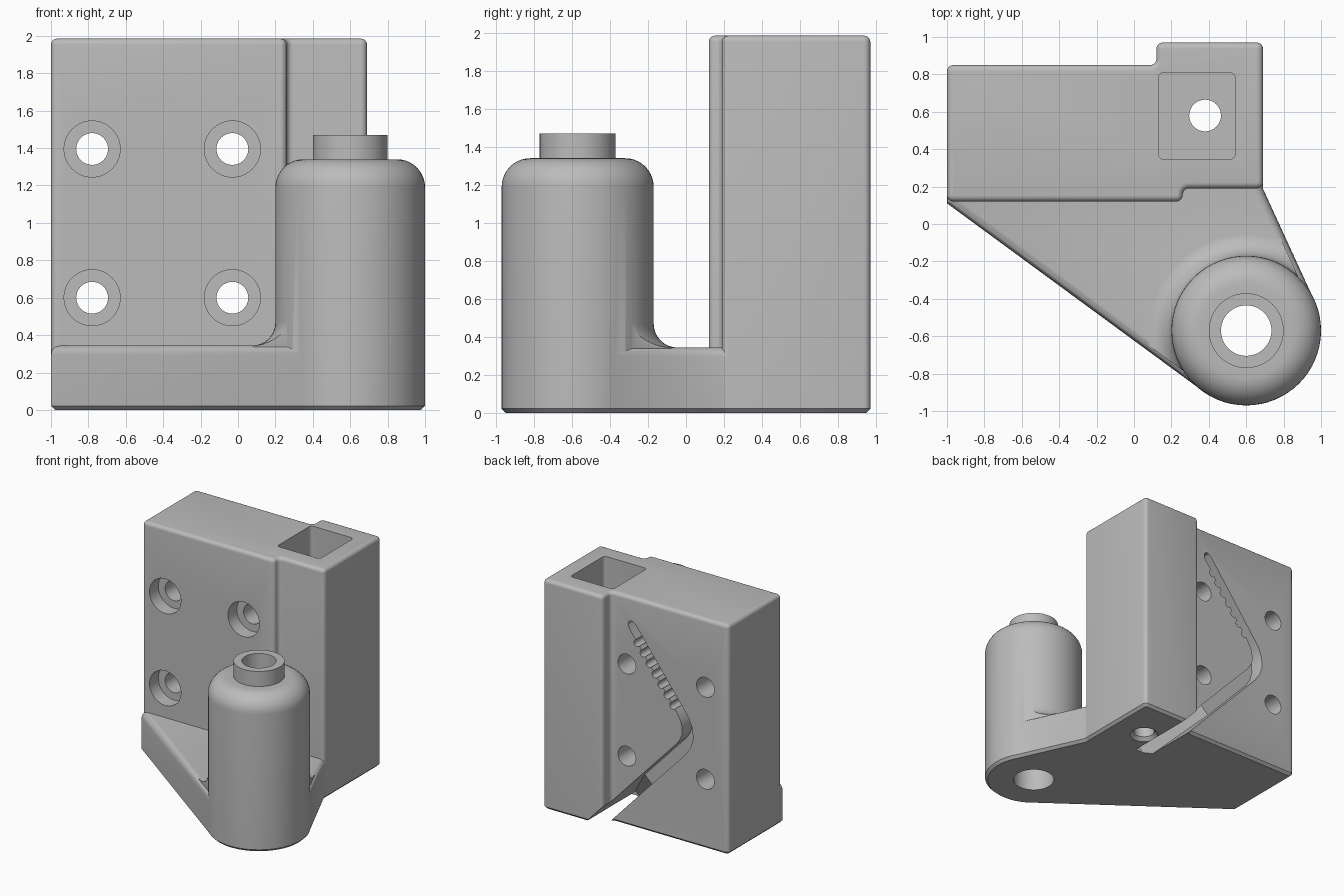
import bpy, bmesh, math
from mathutils import Vector, Matrix

if "Cube" in bpy.data.objects:
    bpy.data.objects.remove(bpy.data.objects["Cube"])

grey = bpy.data.materials.new("plain grey")
grey.diffuse_color = (0.5, 0.5, 0.5, 1)
grey.use_nodes = True
grey.node_tree.nodes["Principled BSDF"].inputs["Base Color"].default_value = grey.diffuse_color
POST = (0.6, -0.57)


def loft(name, rings):
    """Closed solid through rings of equal point count."""
    bm = bmesh.new()
    vs = [[bm.verts.new(p) for p in r] for r in rings]
    n = len(vs[0])
    for a, b in zip(vs, vs[1:]):
        for i in range(n):
            bm.faces.new((a[i], a[(i + 1) % n], b[(i + 1) % n], b[i]))
    bm.faces.new(vs[0][::-1])
    bm.faces.new(vs[-1])
    bmesh.ops.recalc_face_normals(bm, faces=bm.faces)
    me = bpy.data.meshes.new(name)
    bm.to_mesh(me)
    bm.free()
    me.materials.append(grey)
    ob = bpy.data.objects.new(name, me)
    bpy.context.collection.objects.link(ob)
    return ob


def rounded(points, r, seg=5):
    """Counter-clockwise outline with every corner rounded."""
    out = []
    for i, p in enumerate(points):
        p = Vector(p)
        a = (Vector(points[i - 1]) - p).normalized()
        b = (Vector(points[(i + 1) % len(points)]) - p).normalized()
        half = a.angle(b) / 2
        centre = p + (a + b).normalized() * (r / math.sin(half))
        t = r / math.tan(half)
        s, e = p + a * t - centre, p + b * t - centre
        sweep = s.angle_signed(e)
        for k in range(seg + 1):
            out.append(centre + Matrix.Rotation(-sweep * k / seg, 2) @ s)
    return out


def inset(poly, d):
    """Move a counter-clockwise outline inwards by d."""
    out = []
    for i, p in enumerate(poly):
        p = Vector(p)
        u = (p - Vector(poly[i - 1])).normalized()
        v = (Vector(poly[(i + 1) % len(poly)]) - p).normalized()
        n = Vector((-u.y - v.y, u.x + v.x)).normalized()
        out.append(p + n * (d / max(0.3, n.dot(Vector((-u.y, u.x))))))
    return out


def prism(name, poly, layers):
    return loft(name, [[(q.x, q.y, z) for q in inset(poly, d)] for z, d in layers])


def edge_round(top, r, seg=5):
    """Layers (height, inset) of a rounded top edge."""
    return [(top - r + r * math.sin(t), r - r * math.cos(t))
            for t in (math.pi / 2 * k / seg for k in range(seg + 1))]


def lathe(name, profile, centre, axis="z", seg=64):
    """Stack of circles (radius, position along axis)."""
    rings = []
    for r, h in profile:
        ring = []
        for k in range(seg):
            a = 2 * math.pi * k / seg
            c, s = centre[0] + r * math.cos(a), centre[1] + r * math.sin(a)
            ring.append((c, s, h) if axis == "z" else (c, h, s))
        rings.append(ring)
    return loft(name, rings)


def combine(ob, other, op):
    m = ob.modifiers.new(op, "BOOLEAN")
    m.operation, m.solver, m.object = op, "EXACT", other
    bpy.context.view_layer.objects.active = ob
    bpy.ops.object.modifier_apply(modifier=m.name)
    bpy.data.objects.remove(other)


# upright stepped block
outline = rounded([(-1, 0.12), (0.26, 0.12), (0.26, 0.19), (0.69, 0.19),
                   (0.69, 0.97), (0.12, 0.97), (0.12, 0.85), (-1, 0.85)], 0.034)
body = prism("bracket", outline, [(0, 0.022), (0.022, 0)] + edge_round(1.985, 0.032))
body.name = "bracket"


# arm outline: tangent lines from the block to the round post
def tangent(p, side, r):
    d = Vector(POST) - Vector(p)
    return math.atan2(-d.y, -d.x) + side * math.acos(r / d.length)


left, right, R = (-0.999, 0.11), (0.689, 0.19), 0.398
a0 = tangent(left, 1, R) % (2 * math.pi)
a1 = tangent(right, -1, R) % (2 * math.pi) + 2 * math.pi
arc = [(POST[0] + R * math.cos(a0 + (a1 - a0) * k / 40),
        POST[1] + R * math.sin(a0 + (a1 - a0) * k / 40)) for k in range(41)]
arm_line = [left] + arc + [right, (0.689, 0.3), (-0.999, 0.3)]
arm = prism("arm", arm_line, [(0, 0.022), (0.022, 0)] + edge_round(0.345, 0.05))

# concave blend between arm and post, trimmed to the arm
F = 0.125
blend = lathe("blend", [(0.4 + F, 0.2)] + [
    (0.4 + F - F * math.sin(t), 0.344 + F - F * math.cos(t))
    for t in (math.pi / 2 * k / 8 for k in range(9))], POST)
combine(blend, prism("trim", arm_line, [(0.1, 0.025), (0.8, 0.025)]), "INTERSECT")

# post with rounded shoulder and neck
post = lathe("post", [(0.378, 0), (0.4, 0.022)] + [
    (0.4 - d, z) for z, d in edge_round(1.34, 0.15, 10)] +
    [(0.2, 1.34), (0.2, 1.47)], POST)

for part in (arm, post, blend):
    combine(body, part, "UNION")

# bore through the post, wider below the neck
cuts = [lathe("bore", [(0.167, -0.1), (0.167, 1.2), (0.135, 1.232), (0.135, 1.6)], POST, seg=48)]

# four counterbored screw holes
for x in (-0.78, -0.03):
    for z in (0.6, 1.395):
        cuts.append(lathe("screw_hole", [(0.15, 0), (0.15, 0.24), (0.085, 0.24), (0.085, 1.1)],
                          (x, z), "y", 40))

# deep pocket in the top with a drain hole in its floor
pocket = rounded([(0.13, 0.345), (0.54, 0.345), (0.54, 0.81), (0.13, 0.81)], 0.03)
cuts.append(prism("pocket", pocket, [(0.2, 0), (2.2, 0)]))
cuts.append(lathe("drain", [(0.145, -0.03), (0.085, 0.03), (0.085, 0.4)], (0.38, 0.58), seg=32))

# bent groove in the back: (x, z, half width, floor y)
path = [(-0.055, 1.77, 0.012, 0.72), (-0.065, 1.757, 0.03, 0.72), (-0.085, 1.73, 0.038, 0.72),
        (-0.54, 1.13, 0.04, 0.72), (-0.585, 1.06, 0.045, 0.72), (-0.608, 0.99, 0.05, 0.72),
        (-0.61, 0.92, 0.053, 0.72), (-0.59, 0.86, 0.055, 0.72), (-0.55, 0.80, 0.055, 0.72),
        (-0.15, 0.375, 0.055, 0.72), (0.2, 0.0, 0.055, 0.35), (0.3, -0.107, 0.055, 0.35)]
rings = []
for i, (x, z, w, y) in enumerate(path):
    p, q = path[max(i - 1, 0)], path[min(i + 1, len(path) - 1)]
    t = Vector((q[0] - p[0], q[1] - p[1])).normalized()
    nx, nz = -t.y * w, t.x * w
    rings.append([(x + nx, y, z + nz), (x - nx, y, z - nz),
                  (x - nx, 1.1, z - nz), (x + nx, 1.1, z + nz)])
cuts.append(loft("groove", rings))

# row of notches along the groove
for k in range(7):
    f = 0.17 + 0.125 * k
    cuts.append(lathe("notch", [(0.03, 0.723), (0.03, 1.1)],
                      (-0.085 - 0.455 * f + 0.034, 1.73 - 0.6 * f - 0.026), "y", 16))

for c in cuts:
    combine(body, c, "DIFFERENCE")

# smooth shading with sharp edges kept
bpy.ops.object.select_all(action="DESELECT")
body.select_set(True)
bpy.context.view_layer.objects.active = body
bpy.ops.object.shade_smooth_by_angle(angle=math.radians(30))
